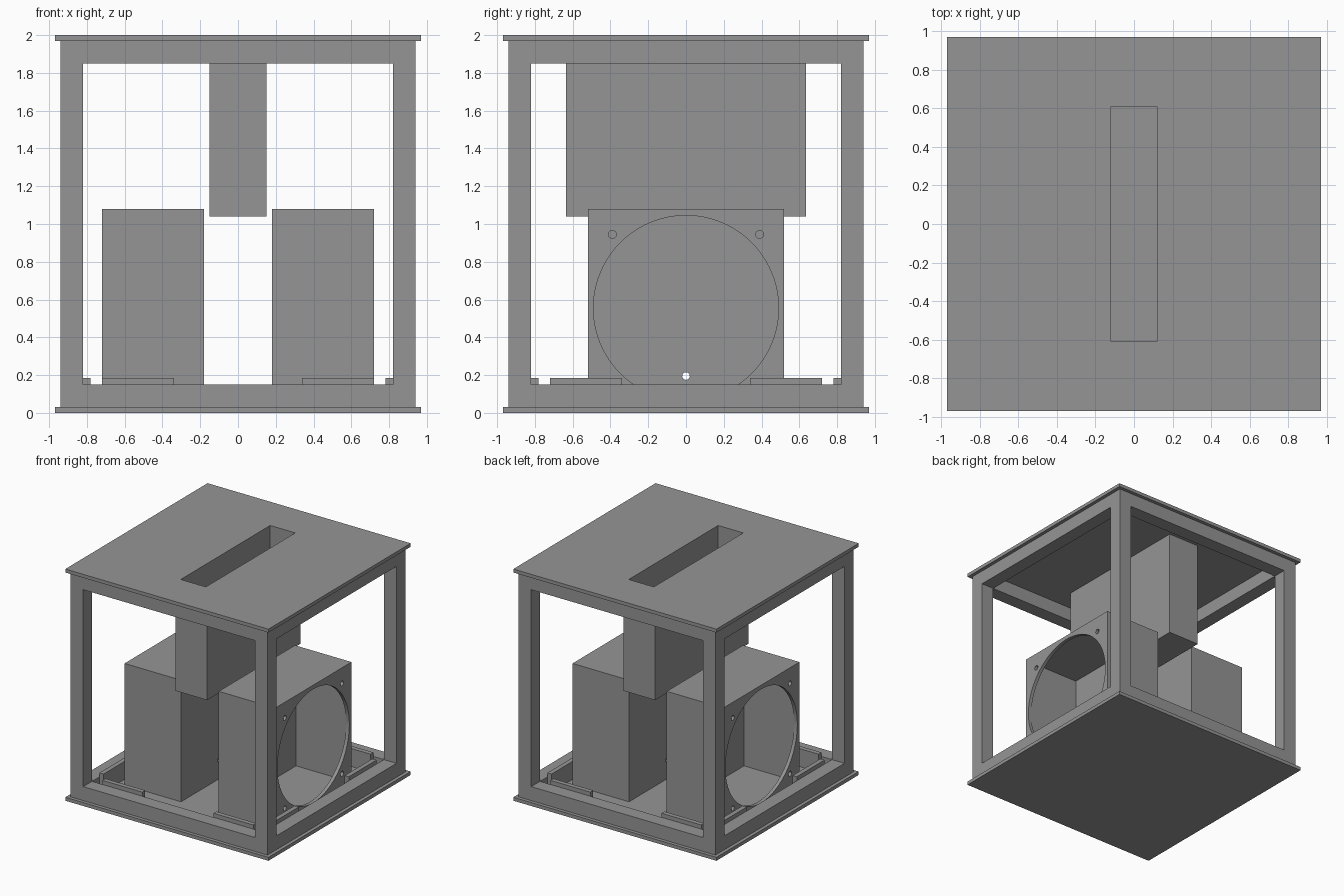
import bpy
import math

if "Cube" in bpy.data.objects:
    bpy.data.objects.remove(bpy.data.objects["Cube"])

grey = bpy.data.materials.new("plain_grey")
grey.diffuse_color = (0.30, 0.30, 0.30, 1)
grey.use_nodes = True
grey.node_tree.nodes["Principled BSDF"].inputs["Base Color"].default_value = grey.diffuse_color


def box(name, x, y, z):
    """Box from (min, max) ranges on each axis."""
    bpy.ops.mesh.primitive_cube_add(size=1, location=[(a + b) / 2 for a, b in (x, y, z)])
    ob = bpy.context.object
    ob.name = name
    ob.scale = [b - a for a, b in (x, y, z)]
    bpy.ops.object.transform_apply(location=True, rotation=True, scale=True)
    ob.data.materials.append(grey)
    return ob


def rod(name, x, y, z, radius, sides):
    """Cylinder along x, used as a hole cutter."""
    bpy.ops.mesh.primitive_cylinder_add(
        vertices=sides, radius=radius, depth=x[1] - x[0],
        location=((x[0] + x[1]) / 2, y, z), rotation=(0, math.pi / 2, 0))
    ob = bpy.context.object
    ob.name = name
    bpy.ops.object.transform_apply(location=True, rotation=True, scale=True)
    ob.data.materials.append(grey)
    return ob


def cut(ob, cutters):
    """Subtract each cutter from the part, then remove the cutter."""
    for c in cutters:
        bpy.context.view_layer.objects.active = ob
        mod = ob.modifiers.new("cut", 'BOOLEAN')
        mod.operation = 'DIFFERENCE'
        mod.solver = 'EXACT'
        mod.object = c
        bpy.ops.object.modifier_apply(modifier=mod.name)
        bpy.data.objects.remove(c, do_unlink=True)


# Square-beam frame: a block opened along all three axes
IN, FAR = (-0.82, 0.82), (-1.2, 1.2)
frame = box("frame", (-0.94, 0.94), (-0.94, 0.94), (0.03, 1.97))
cut(frame, [
    box("cutter", FAR, IN, (0.15, 1.85)),
    box("cutter", IN, FAR, (0.15, 1.85)),
    box("cutter", IN, IN, (-0.2, 2.2)),
])

# Base plate and slotted top plate
P = (-0.97, 0.97)
box("base_plate", P, P, (0, 0.03))
top = box("top_plate", P, P, (1.97, 2.0))
cut(top, [box("cutter", (-0.12, 0.12), (-0.61, 0.61), (1.9, 2.1))])

# Hollow bin hanging under the slot
bin_ = box("hanging_bin", (-0.15, 0.15), (-0.635, 0.635), (1.04, 1.97))
cut(bin_, [box("cutter", (-0.12, 0.12), (-0.61, 0.61), (1.07, 2.1))])

# Two hollow enclosures with a round opening facing outwards
for s, side in ((1, "right"), (-1, "left")):
    def span(a, b):
        return tuple(sorted((s * a, s * b)))
    case = box(side + "_enclosure", span(0.18, 0.72), (-0.52, 0.52), (0.03, 1.08))
    cutters = [
        box("cutter", span(0.21, 0.69), (-0.492, 0.492), (0.058, 1.052)),
        rod("cutter", span(0.6, 0.8), 0, 0.555, 0.49, 96),      # round opening
        rod("cutter", span(0.1, 0.3), 0, 0.195, 0.02, 24),      # cable hole
    ]
    for y in (-0.39, 0.39):                                     # screw holes
        for z in (0.165, 0.945):
            cutters.append(rod("cutter", span(0.65, 0.8), y, z, 0.021, 24))
    cut(case, cutters)
    case.select_set(True)
    bpy.context.view_layer.objects.active = case
    bpy.ops.object.shade_smooth_by_angle(angle=math.radians(30))

# Retaining strips along the inside of the lower beams, two at each corner
for sx in (-1, 1):
    for sy in (-1, 1):
        long_x, thin_x = sorted((sx * 0.34, sx * 0.72)), sorted((sx * 0.78, sx * 0.82))
        long_y, thin_y = sorted((sy * 0.34, sy * 0.72)), sorted((sy * 0.78, sy * 0.82))
        box("strip_along_x", long_x, thin_y, (0.03, 0.185))
        box("strip_along_y", thin_x, long_y, (0.03, 0.185))
